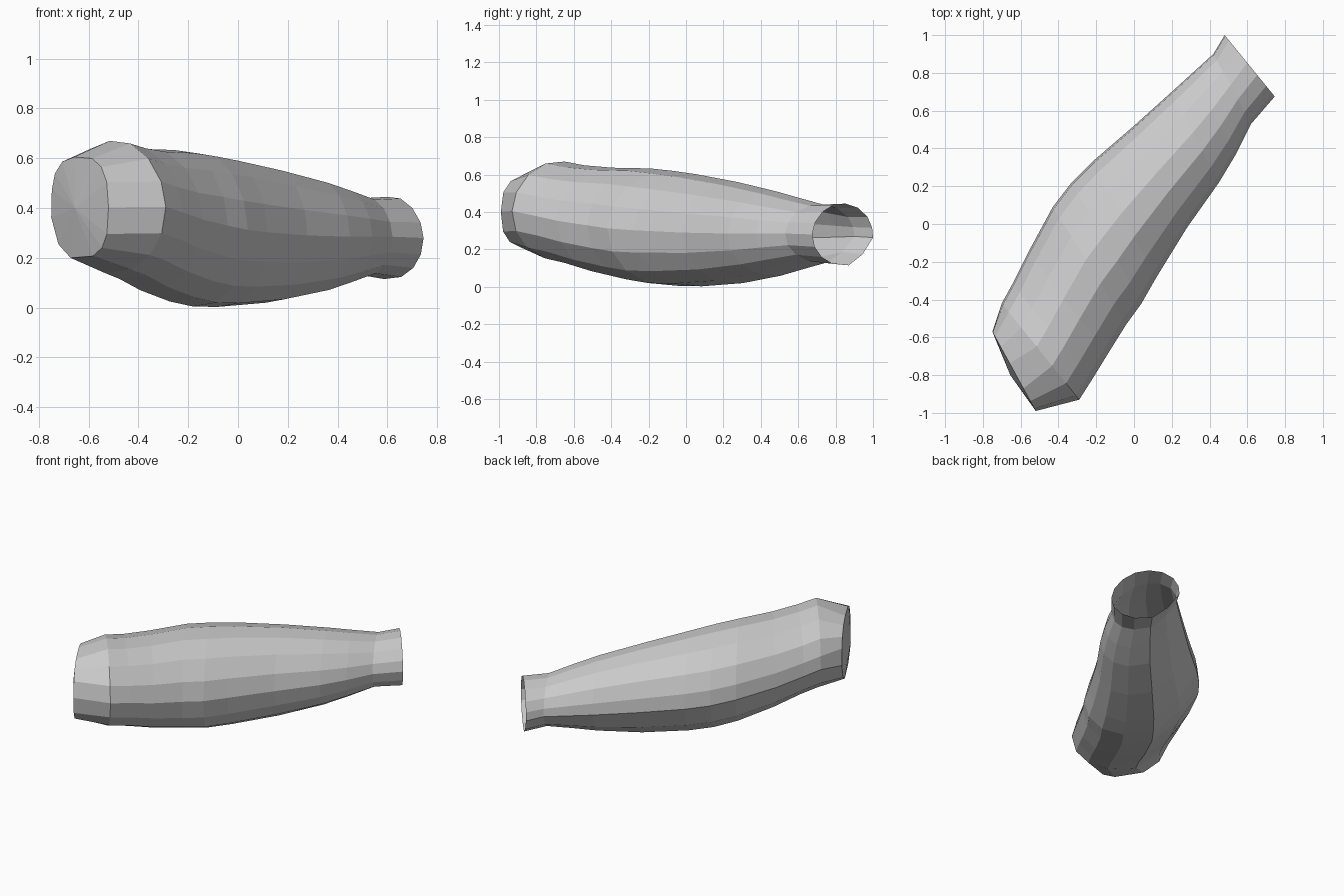
import bpy, bmesh
from mathutils import Vector

if "Cube" in bpy.data.objects:
    bpy.data.objects.remove(bpy.data.objects["Cube"])

# Cross-section (across, up): rounded, with a flat panel on the lower left
PROFILE = [(-1, -.1), (-.97, .22), (-.82, .57), (-.5, .87), (-.1, 1), (.3, .96),
           (.66, .73), (.91, .38), (1, 0), (.92, -.4), (.69, -.73), (.32, -.95),
           (-.2, -1), (-.66, -.64)]

# Stations along the limb: left x, left y, right x, right y, z low, z high, squareness
STATIONS = [
    (.48, 1.0, .745, .675, .115, .445, 1),
    (.42, .90, .62, .53, .13, .44, 1),
    (.31, .80, .54, .37, .095, .475, 1),
    (.20, .70, .45, .22, .06, .51, 1),
    (.00, .52, .28, -.02, .02, .56, 1),
    (-.22, .33, .12, -.28, .003, .602, 1),
    (-.33, .22, .04, -.42, .005, .62, 1),
    (-.43, .09, -.04, -.53, .025, .633, 1),
    (-.56, -.15, -.14, -.69, .07, .637, 1),
    (-.645, -.32, -.22, -.82, .115, .65, 1),
    (-.70, -.42, -.29, -.93, .14, .67, 1),
    (-.75, -.57, -.52, -.99, .20, .605, .7),
]


def power(value, p):
    return (1 if value >= 0 else -1) * abs(value) ** p


def ring(bm, station):
    lx, ly, rx, ry, low, high, p = station
    mid = Vector(((lx + rx) / 2, (ly + ry) / 2, (low + high) / 2))
    across = Vector(((rx - lx) / 2, (ry - ly) / 2, 0))
    up = Vector((0, 0, (high - low) / 2))
    return [bm.verts.new(mid + across * power(u, p) + up * power(v, p))
            for u, v in PROFILE]


bm = bmesh.new()
rings = [ring(bm, s) for s in STATIONS]
n = len(PROFILE)

# Limb wall, open at the narrow end
for a, b in zip(rings, rings[1:]):
    for i in range(n):
        j = (i + 1) % n
        bm.faces.new((a[i], a[j], b[j], b[i]))

# Slightly domed cap at the wide end
peak = bm.verts.new((-.655, -.80, .40))
for i in range(n):
    bm.faces.new((rings[-1][i], rings[-1][(i + 1) % n], peak))

bmesh.ops.recalc_face_normals(bm, faces=bm.faces)
mesh = bpy.data.meshes.new("limb_shell")
bm.to_mesh(mesh)
bm.free()
limb = bpy.data.objects.new("limb_shell", mesh)
bpy.context.collection.objects.link(limb)
